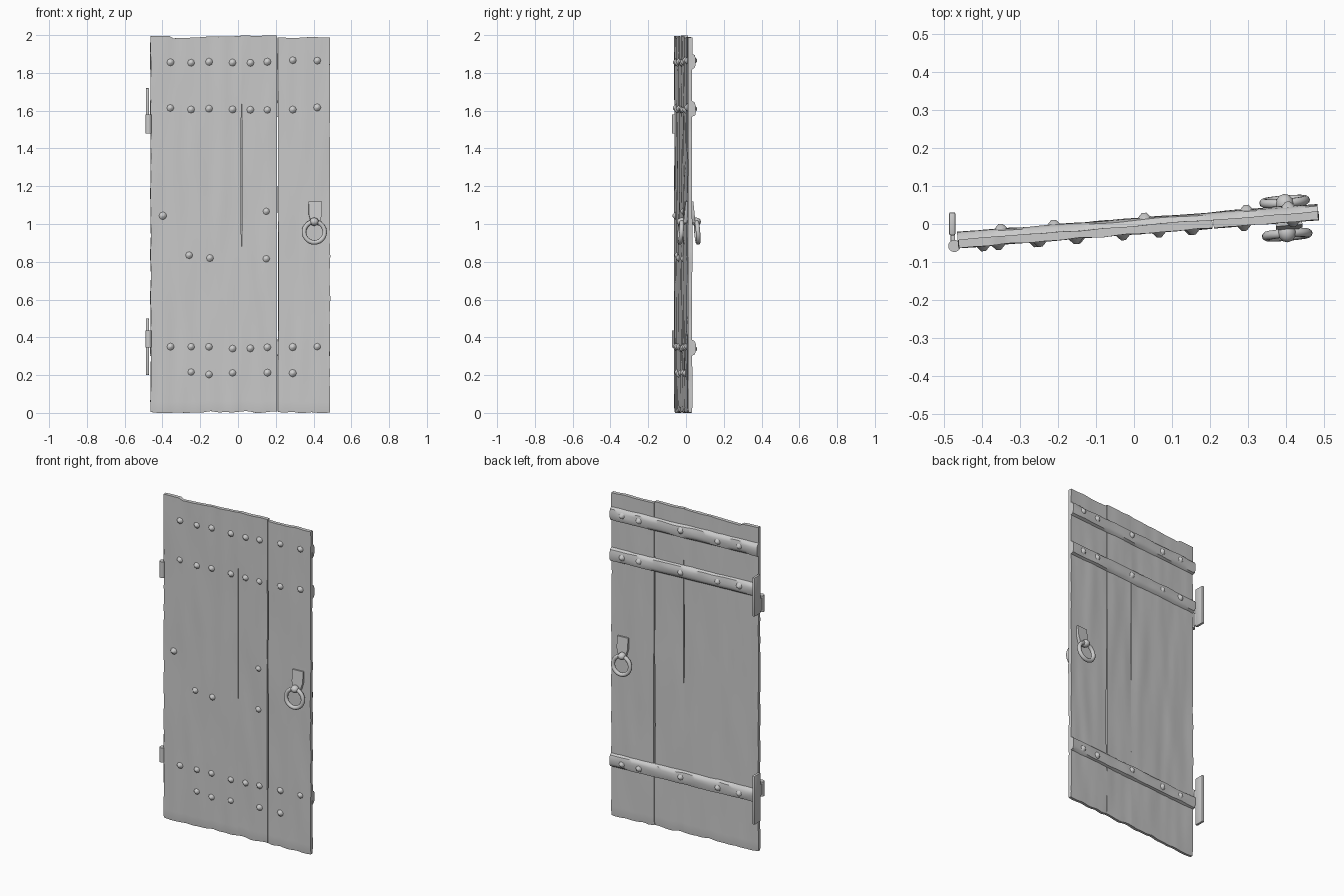
import bpy, bmesh, math, random
from mathutils import Matrix, Vector, noise

if "Cube" in bpy.data.objects:
    bpy.data.objects.remove(bpy.data.objects["Cube"])

random.seed(4)
# The door stands slightly ajar: local u along width, v through thickness
DOOR = Matrix.Translation((0.01, -0.015, 0)) @ Matrix.Rotation(math.atan(0.078), 4, 'Z')
T = 0.011  # half board thickness


def finish(name, bm, matrix=DOOR, angle=40):
    bmesh.ops.recalc_face_normals(bm, faces=bm.faces)
    bm.transform(matrix)
    me = bpy.data.meshes.new(name)
    bm.to_mesh(me)
    bm.free()
    ob = bpy.data.objects.new(name, me)
    bpy.context.collection.objects.link(ob)
    bpy.ops.object.select_all(action='DESELECT')
    ob.select_set(True)
    bpy.context.view_layer.objects.active = ob
    bpy.ops.object.shade_smooth_by_angle(angle=math.radians(angle))
    return ob


def slab(name, nu, nz, shape, matrix=DOOR):
    """Closed slab; shape(a, b, side) maps 0..1 coordinates to a point."""
    bm = bmesh.new()
    grid = [[[bm.verts.new(shape(i / nu, j / nz, s)) for j in range(nz + 1)]
             for i in range(nu + 1)] for s in (-1, 1)]
    for g in grid:
        for i in range(nu):
            for j in range(nz):
                bm.faces.new((g[i][j], g[i + 1][j], g[i + 1][j + 1], g[i][j + 1]))
    f, b = grid
    for i in range(nu):
        for j in (0, nz):
            bm.faces.new((f[i][j], f[i + 1][j], b[i + 1][j], b[i][j]))
    for j in range(nz):
        for i in (0, nu):
            bm.faces.new((f[i][j], f[i][j + 1], b[i][j + 1], b[i][j]))
    return finish(name, bm, matrix)


def wob(x, z, seed, amp):
    return amp * noise.noise(Vector((x, z, seed * 7.3)))


def bump(z, lo, hi):
    return math.sin(math.pi * (z - lo) / (hi - lo)) ** 0.5 if lo < z < hi else 0


# Half widths of the cracks between planks along the height
def seam_left(z):
    return 0.0025 * bump(z, 0.83, 1.68)


def seam_right(z):
    return 0.0015 + 0.004 * bump(z, 0.28, 1.1) + 0.002 * bump(z, 1.1, 1.72)


def edge(z):
    return 0.003 + wob(0, z * 9, 3, 0.004)


def plank(name, u0, u1, gap0, gap1, top, nu):
    def shape(a, b, s):
        z = 2 * b
        lo, hi = u0 + gap0(z), u1 - gap1(z)
        u = lo + (hi - lo) * a
        z_top = top(u) + wob(u * 14, 0, 5, 0.004)
        z_bot = max(0, 0.003 + wob(u * 16, 0, 8, 0.01))
        v = s * T + wob(u * 16, z * 2.5, 11 + s, 0.003)
        if b == 0:
            v -= s * 0.003
        return u, v, z_bot + (z_top - z_bot) * b
    slab(name, nu, 70, shape)


# Three planks with worn ends
plank('wide_plank', -0.477, 0.008, edge, seam_left,
      lambda u: 1.997 if u < -0.36 else 1.985 + 0.011 * (u + 0.36) / 0.37, 24)
plank('middle_plank', 0.008, 0.199, seam_left, seam_right, lambda u: 1.997, 10)
plank('latch_plank', 0.199, 0.480, seam_right, edge, lambda u: 1.988, 14)


# Battens across the back with worn sloping edges
def batten(name, zc):
    def shape(a, b, s):
        u = -0.476 + 0.954 * a
        half = 0.043 if s < 0 else 0.033 + wob(u * 10, b * 3, zc, 0.006)
        v = T - 0.003 if s < 0 else 0.030 + wob(u * 9, b * 2, zc + 2, 0.004)
        if s > 0 and b in (0, 1):
            v -= 0.005
        return u, v, zc + half * (2 * b - 1)
    slab(name, 40, 4, shape)


for name, zc in (('top_batten', 1.86), ('upper_batten', 1.61), ('lower_batten', 0.345)):
    batten(name, zc)


# Hammered nail heads on both faces
def nails(name, points, v, s):
    bm = bmesh.new()
    for u, z in points:
        m = Matrix.Translation((u, v + s * 0.006, z + random.uniform(-.008, .008))) \
            @ Matrix.Rotation(-s * math.pi / 2, 4, 'X')
        bmesh.ops.create_cone(bm, cap_ends=True, segments=8, radius1=0.021,
                              radius2=0.006, depth=0.016, matrix=m)
    finish(name, bm, angle=70)


cols = [-0.37, -0.26, -0.165, -0.04, 0.055, 0.145, 0.28, 0.41]
front = [(u, z) for z in (1.86, 1.61, 0.345) for u in cols]
front += [(u, 0.21) for u in cols[1:4] + cols[5:7]]
front += [(-0.27, 0.84), (-0.16, 0.82), (-0.41, 1.05), (0.14, 1.06), (0.14, 0.81)]
nails('front_nails', front, -T, -1)
nails('back_nails', [(u, z) for z in (1.86, 1.61, 0.345)
                     for u in (-0.36, -0.22, 0.02, 0.29, 0.4)], 0.029, 1)


# Ring handle with hanging plate, on both faces
for s, side in ((-1, 'front'), (1, 'back')):
    def plate(a, b, k):
        half = 0.022 + 0.013 * min(1, b * 2.5)
        depth = T - 0.003 if k < 0 else 0.032 - 0.012 * b
        return 0.399 + half * (2 * a - 1), s * depth, 1.005 + 0.115 * b
    slab(side + '_handle_plate', 4, 5, plate)

    bm = bmesh.new()
    bmesh.ops.create_uvsphere(bm, u_segments=12, v_segments=8, radius=1,
                              matrix=Matrix.Translation((0.392, s * 0.038, 1.012))
                              @ Matrix.Diagonal((0.024, 0.026, 0.022, 1)))
    finish(side + '_handle_knuckle', bm)

    bpy.ops.mesh.primitive_torus_add(major_segments=28, minor_segments=10,
                                     major_radius=0.055, minor_radius=0.012)
    ring = bpy.context.object
    ring.name = side + '_ring'
    ring.data.transform(DOOR @ Matrix.Translation((0.392, s * 0.044, 0.957))
                        @ Matrix.Rotation(math.pi / 2 + s * 0.08, 4, 'X'))
    bpy.ops.object.shade_smooth_by_angle(angle=math.radians(60))


# Hinges: wall plate beside the door, with a barrel at the front corner
def block(name, lo, hi, bevel):
    bm = bmesh.new()
    lo, hi = Vector(lo), Vector(hi)
    bmesh.ops.create_cube(bm, size=1, matrix=Matrix.Translation((lo + hi) / 2)
                          @ Matrix.Diagonal((*(hi - lo), 1)))
    bmesh.ops.bevel(bm, geom=bm.edges[:], offset=bevel, segments=2, affect='EDGES', profile=0.5)
    finish(name, bm, Matrix())


for name, z0, z1, b0, b1 in (('upper_hinge', 1.48, 1.72, 1.48, 1.58),
                             ('lower_hinge', 0.20, 0.50, 0.345, 0.435)):
    block(name + '_plate', (-0.488, -0.03, z0), (-0.471, 0.031, z1), 0.005)
    block(name + '_leaf', (-0.484, -0.06, b0 + 0.01), (-0.472, -0.02, b1 - 0.01), 0.003)
    bm = bmesh.new()
    bmesh.ops.create_cone(bm, cap_ends=True, segments=16, radius1=0.016, radius2=0.016,
                          depth=b1 - b0,
                          matrix=Matrix.Translation((-0.474, -0.058, (b0 + b1) / 2)))
    finish(name + '_barrel', bm, Matrix())
